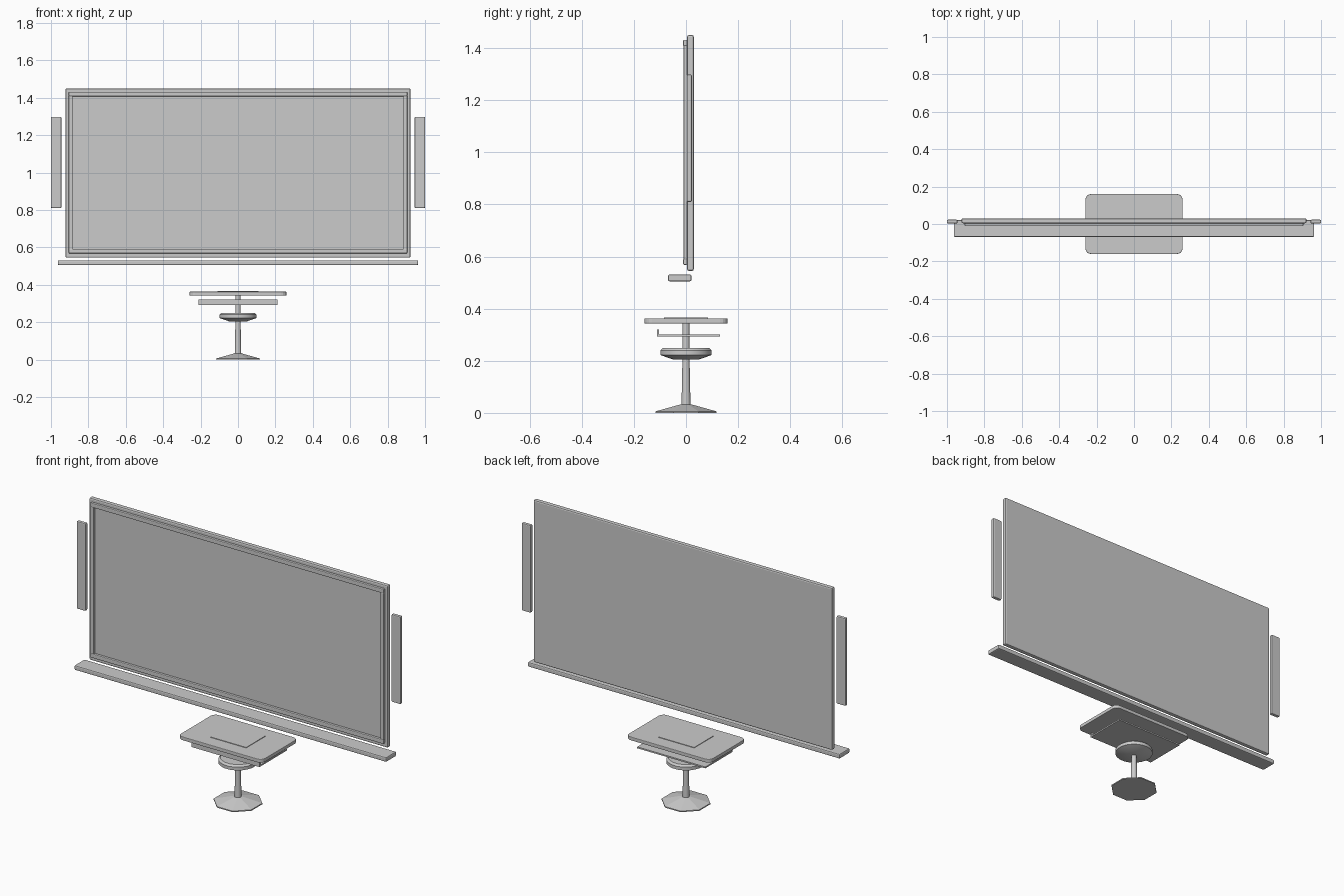
import bpy, bmesh, math

if "Cube" in bpy.data.objects:
    bpy.data.objects.remove(bpy.data.objects["Cube"])


def finish(name, bm):
    me = bpy.data.meshes.new(name)
    bmesh.ops.recalc_face_normals(bm, faces=bm.faces)
    bm.to_mesh(me)
    bm.free()
    ob = bpy.data.objects.new(name, me)
    bpy.context.collection.objects.link(ob)
    return ob


def box(name, x, y, z, bevel=0.0, corner=0.0):
    """Box from (min, max) ranges; corner rounds the upright edges, bevel all edges."""
    bm = bmesh.new()
    bmesh.ops.create_cube(bm, size=1)
    for v in bm.verts:
        v.co = [r[0] + (c + 0.5) * (r[1] - r[0]) for r, c in zip((x, y, z), v.co)]
    if corner:
        up = [e for e in bm.edges if abs(e.verts[0].co.z - e.verts[1].co.z) > 1e-6]
        bmesh.ops.bevel(bm, geom=up, offset=corner, segments=4, profile=0.5, affect='EDGES')
    ob = finish(name, bm)
    if bevel:
        m = ob.modifiers.new("edge_round", 'BEVEL')
        m.width, m.segments, m.limit_method = bevel, 2, 'ANGLE'
    return ob


def lathe(name, profile, sides, smooth=True):
    """Closed turned solid about the z axis from (radius, z) points."""
    bm = bmesh.new()
    rings = []
    for r, z in profile:
        rings.append([bm.verts.new((r * math.cos(a), r * math.sin(a), z))
                      for a in ((i + 0.5) * math.tau / sides for i in range(sides))])
    for lo, hi in zip(rings, rings[1:]):
        for i in range(sides):
            j = (i + 1) % sides
            bm.faces.new((lo[i], lo[j], hi[j], hi[i]))
    bm.faces.new(rings[0])
    bm.faces.new(rings[-1])
    ob = finish(name, bm)
    if smooth:
        bpy.ops.object.select_all(action='DESELECT')
        ob.select_set(True)
        bpy.context.view_layer.objects.active = ob
        bpy.ops.object.shade_smooth_by_angle(angle=math.radians(30))
    return ob


# Screen panel and raised frame strips
box("screen_panel", (-0.922, 0.922), (0.004, 0.03), (0.545, 1.45), 0.007)
for name, z in (("top", 1.42), ("bottom", 0.58)):
    box(f"frame_{name}", (-0.905, 0.905), (-0.011, 0.005), (z - 0.012, z + 0.012), 0.004)
for name, s in (("left", -1), ("right", 1)):
    box(f"frame_{name}", (s * 0.895 - 0.011, s * 0.895 + 0.011), (-0.009, 0.005), (0.588, 1.412), 0.004)
    # Side speaker bars
    box(f"speaker_{name}", (s * 0.972 - 0.028, s * 0.972 + 0.028), (0.003, 0.023), (0.81, 1.298), 0.005)

# Pen tray below the screen
box("pen_tray", (-0.963, 0.963), (-0.069, 0.021), (0.505, 0.531), 0.006)

# Table top with a thin raised pad
box("table_top", (-0.26, 0.26), (-0.16, 0.16), (0.343, 0.363), 0.003, corner=0.03)
box("table_pad", (-0.11, 0.11), (-0.085, 0.085), (0.360, 0.366))

# Pull-out shelf with a front lip
box("shelf", (-0.21, 0.21), (-0.11, 0.13), (0.293, 0.301))
box("shelf_lip", (-0.21, 0.21), (-0.111, -0.103), (0.293, 0.32))

# Pedestal: base, post, collar
lathe("base", [(0.126, 0), (0.126, 0.006), (0.025, 0.032)], 8, smooth=False)
lathe("post", [(0.018, 0.025), (0.017, 0.06), (0.015, 0.16), (0.014, 0.2), (0.014, 0.345)], 16)
lathe("collar", [(0.05, 0.205), (0.1, 0.222), (0.1, 0.24), (0.09, 0.25)], 20)
